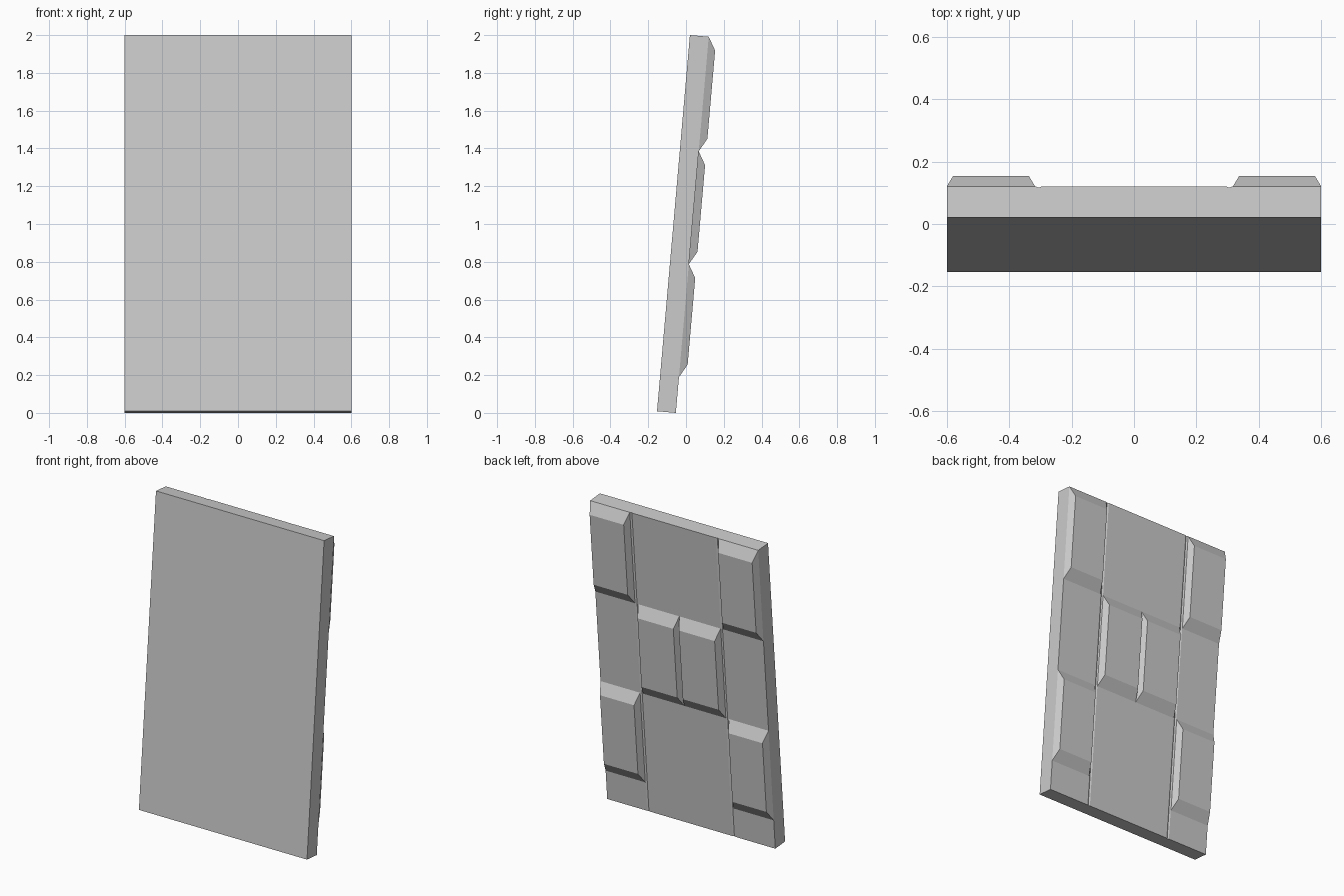
import bpy
import math
from mathutils import Matrix

if "Cube" in bpy.data.objects:
    bpy.data.objects.remove(bpy.data.objects["Cube"])

TILT = math.radians(-5)
LENGTH, THICK, HEIGHT = 1.999, 0.1, 0.04
# Local frame: x across, y through the thickness, z up the slab
LEAN = Matrix.Translation((0, -0.1535, 0.0087)) @ Matrix.Rotation(TILT, 4, 'X')


def make_object(name, verts, faces):
    mesh = bpy.data.meshes.new(name)
    mesh.from_pydata([LEAN @ Matrix.Translation(v).to_translation() for v in verts], [], faces)
    mesh.update()
    obj = bpy.data.objects.new(name, mesh)
    bpy.context.collection.objects.link(obj)
    return obj


def slab(name, profile):
    """Extrude an x/thickness profile up the slab."""
    n = len(profile)
    verts = [(x, y, z) for z in (0, LENGTH) for x, y in profile]
    faces = [(i, (i + 1) % n, (i + 1) % n + n, i + n) for i in range(n)]
    faces += [tuple(reversed(range(n))), tuple(range(n, 2 * n))]
    return make_object(name, verts, faces)


def raised_block(name, x0, x1, z0, z1):
    """Chamfered block on the back face, open where it meets the slab."""
    verts = []
    for y, dx, dz in ((THICK, 0, 0), (THICK + HEIGHT, 0.02, 0.07)):
        verts += [(x0 + dx, y, z0 + dz), (x0 + dx, y, z1 - dz),
                  (x1 - dx, y, z1 - dz), (x1 - dx, y, z0 + dz)]
    faces = [(i, (i + 1) % 4, (i + 1) % 4 + 4, i + 4) for i in range(4)]
    return make_object(name, verts, faces + [(4, 5, 6, 7)])


# Main slab with two fine vertical seams on its back
seam = [(0.315, THICK), (0.305, THICK - 0.004), (0.295, THICK)]
back = [(0.6, THICK)] + seam + [(-x, y) for x, y in reversed(seam)] + [(-0.6, THICK)]
slab("leaning_panel", [(-0.6, 0), (0.6, 0)] + back)

# Raised blocks: outer columns top and bottom, centre pair in the middle
for side, s in (("left", -1), ("right", 1)):
    for row, xa, xb, z0, z1 in (("upper", 0.317, 0.6, 1.39, LENGTH),
                                ("middle", 0.0, 0.295, 0.79, 1.39),
                                ("lower", 0.317, 0.6, 0.19, 0.79)):
        x0, x1 = sorted((s * xa, s * xb))
        raised_block(f"{row}_{side}_block", x0, x1, z0, z1)
